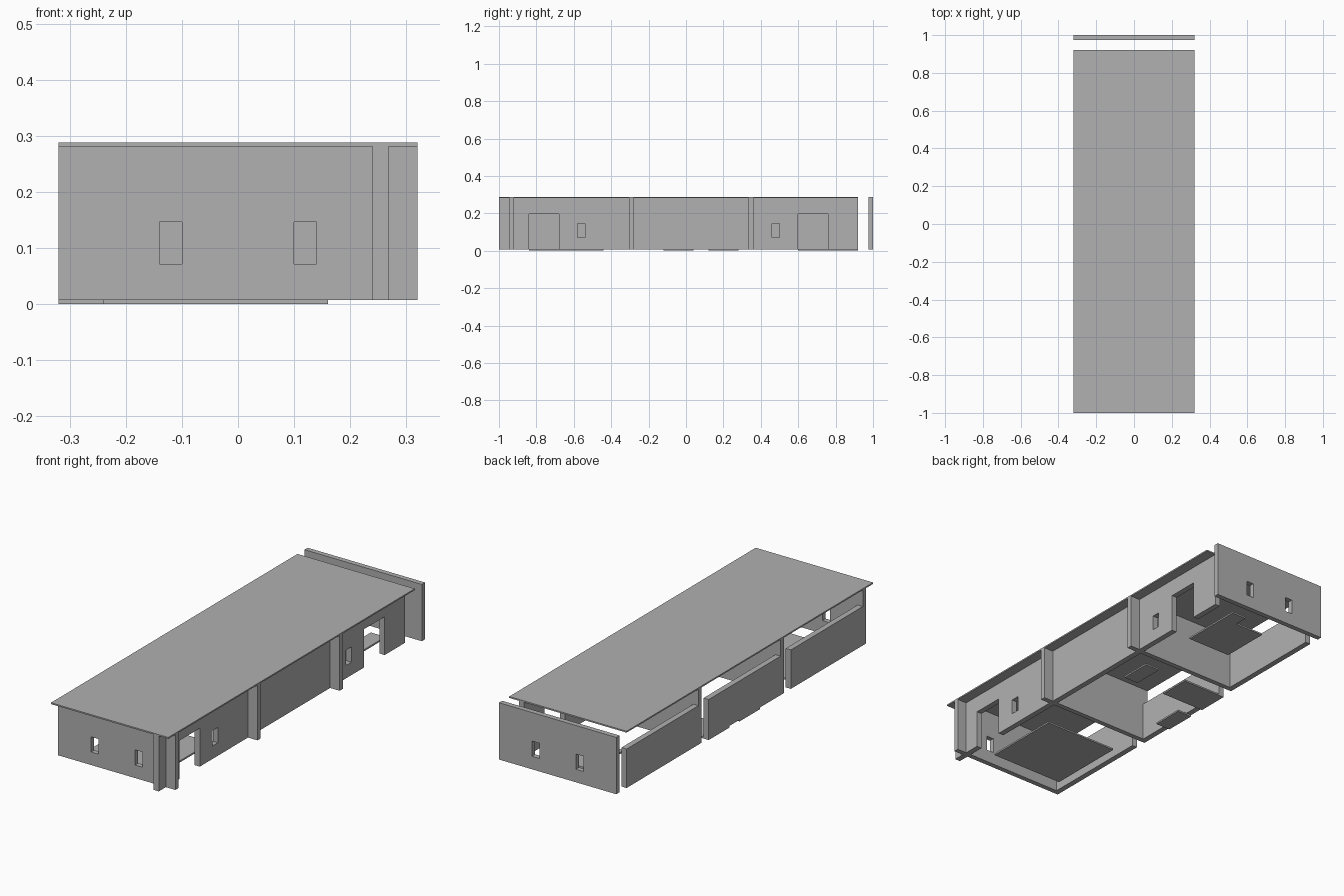
import bpy

default_cube = bpy.data.objects.get("Cube")
if default_cube:
    bpy.data.objects.remove(default_cube, do_unlink=True)

# One plain grey for everything
grey = bpy.data.materials.new("plain_grey")
grey.use_nodes = True
COLOR = (0.44, 0.44, 0.44, 1)
grey.diffuse_color = COLOR
grey.node_tree.nodes["Principled BSDF"].inputs["Base Color"].default_value = COLOR

BASE, CEILING, TOP = 0.008, 0.281, 0.288
PARAPET = 0.2
BAY = 0.64
HALF = 0.32
START = -1.0
THICK = 0.025


def box(name, x, y, z):
    """Axis-aligned box from three (low, high) ranges."""
    bpy.ops.mesh.primitive_cube_add(size=1)
    ob = bpy.context.object
    ob.name = ob.data.name = name
    ranges = (x, y, z)
    for v in ob.data.vertices:
        v.co = [low if c < 0 else high for c, (low, high) in zip(v.co, ranges)]
    ob.data.materials.append(grey)
    return ob


def cut(wall, x, y, z):
    """Cut a box-shaped opening through a wall."""
    cutter = box("opening_cutter", x, y, z)
    cutter.hide_render = True
    mod = wall.modifiers.new("opening", "BOOLEAN")
    mod.operation = "DIFFERENCE"
    mod.solver = "EXACT"
    mod.object = cutter
    bpy.context.view_layer.objects.active = wall
    bpy.ops.object.modifier_apply(modifier=mod.name)
    bpy.data.objects.remove(cutter, do_unlink=True)


# Roof slab over the three bays
box("roof", (-HALF, HALF), (START, START + 3 * BAY), (CEILING, TOP))

# Cross walls: both ends have two windows, the middle ones are solid
WINDOW_Z = (0.072, 0.147)
names = ("front_wall", "front_partition", "back_partition", "back_wall")
for i, name in enumerate(names):
    y1 = 1 - (3 - i) * BAY
    wall = box(name, (-HALF, HALF), (y1 - THICK, y1),
               (BASE, TOP if name == "back_wall" else CEILING))
    if name in ("front_wall", "back_wall"):
        for side in (-1, 1):
            mid = side * 0.12
            cut(wall, (mid - 0.02, mid + 0.02), (y1 - 0.1, y1 + 0.1), WINDOW_Z)

# Long entrance wall with a door and a window in each end bay, mirrored
entrance = box("entrance_wall", (0.24, 0.268), (START, START + 3 * BAY), (BASE, CEILING))
MIDDLE = START + 1.5 * BAY
for side in (-1, 1):
    for offset, half, z in ((0.72, 0.08, (-0.1, 0.197)), (0.52, 0.021, WINDOW_Z)):
        y = MIDDLE + side * offset
        cut(entrance, (0.2, 0.3), (y - half, y + half), z)

# Low balcony parapets, one per bay, stopping short of the next partition
for i, name in enumerate(("front", "middle", "back")):
    end = START + (i + 1) * BAY
    box(name + "_parapet", (-HALF, -0.292), (end - 0.585, end), (BASE, PARAPET))

# Thin floor plates
plates = {
    "front_floor_plate": ((-0.24, 0.16), (-0.84, -0.44)),
    "middle_small_plate": ((0.08, 0.16), (0.12, 0.28)),
    "middle_side_plate": ((-0.32, -0.24), (-0.12, 0.04)),
    "middle_corner_plate": ((-0.32, -0.08), (0.12, 0.28)),
    "back_floor_plate": ((-0.08, 0.16), (0.60, 0.85)),
    "back_small_plate": ((0.08, 0.16), (0.76, 0.92)),
}
for name, (x, y) in plates.items():
    box(name, x, y, (0, BASE))
